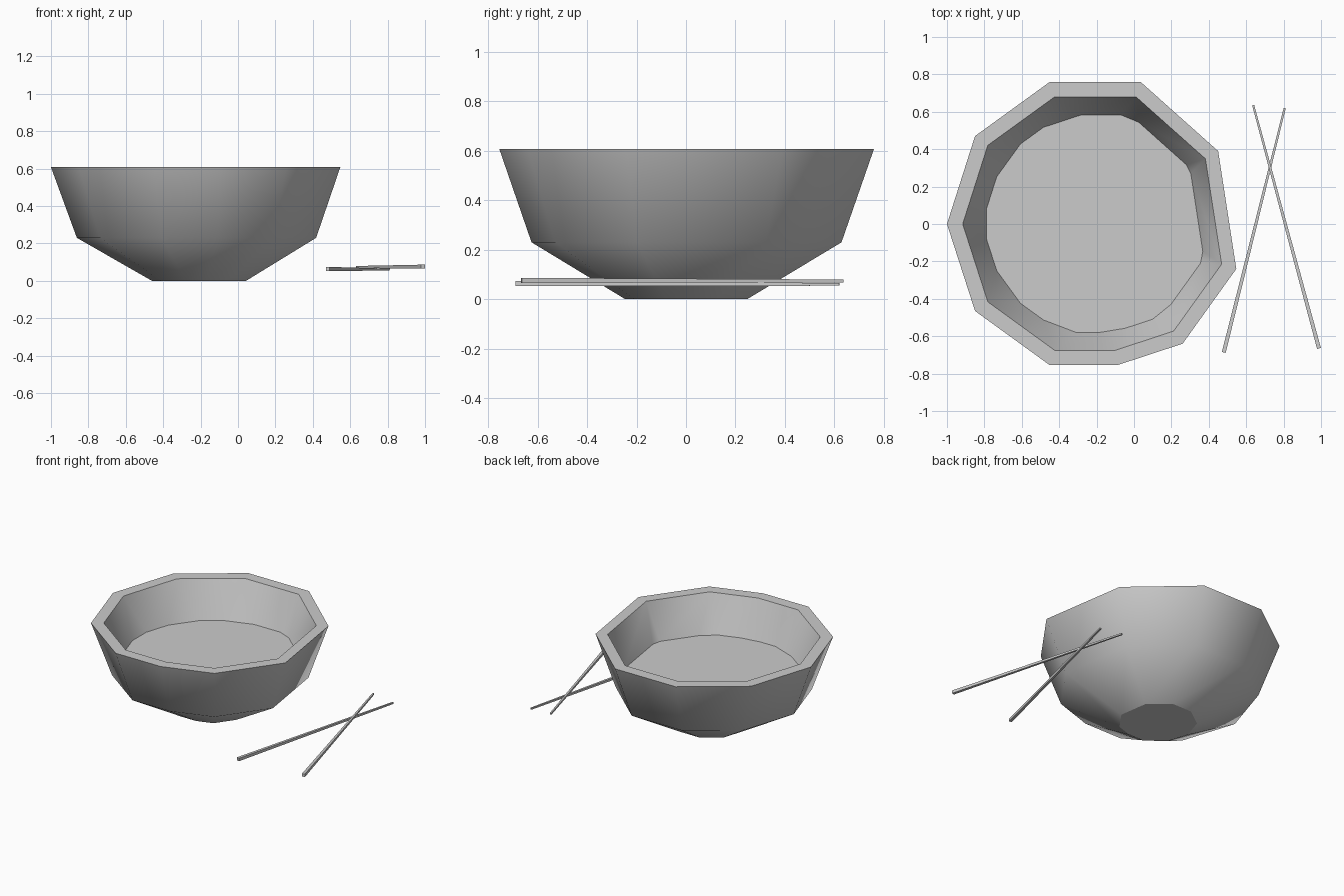
import bpy, bmesh
from mathutils import Vector

if "Cube" in bpy.data.objects:
    bpy.data.objects.remove(bpy.data.objects["Cube"])

# Irregular ten-sided rim outline (x, y)
CENTRE = Vector((-0.2, 0.0))
RIM = [Vector(p) for p in [
    (-1.0, 0.0), (-0.85, -0.465), (-0.45, -0.755), (-0.09, -0.755), (0.26, -0.64),
    (0.547, -0.24), (0.45, 0.39), (0.035, 0.76), (-0.45, 0.76), (-0.85, 0.47)]]
CORNER_CUT = [0.22, 0.3, 0.3, 0.25, 0.2, 0.08, 0.06, 0.14, 0.3, 0.3]
N = len(RIM)


def scaled(s):
    return [CENTRE + (p - CENTRE) * s for p in RIM]


def ring(bm, pts, z):
    return [bm.verts.new((p.x, p.y, z)) for p in pts]


def finish(bm, name):
    me = bpy.data.meshes.new(name)
    bm.to_mesh(me)
    bm.free()
    ob = bpy.data.objects.new(name, me)
    bpy.context.collection.objects.link(ob)
    return ob


def sharpen(bm, *loops):
    for lp in loops:
        for a, b in zip(lp, lp[1:] + lp[:1]):
            e = bm.edges.get((a, b))
            if e:
                e.smooth = False


# Outline of the filled level: the decagon with its corners cut off
base = scaled(0.768)
level = []
for i, p in enumerate(base):
    t = CORNER_CUT[i]
    level += [p.lerp(base[i - 1], t), p.lerp(base[(i + 1) % N], t)]
LEVEL_Z = 0.35

# Bowl: foot, belly, outer rim, inner rim, then inner wall down to the fill
bm = bmesh.new()
loops = [ring(bm, scaled(s), z) for s, z in
         [(0.325, 0.0), (0.827, 0.23), (1.0, 0.608), (0.895, 0.608)]]
inner = ring(bm, level, LEVEL_Z)
bm.faces.new(loops[0][::-1])
for lo, hi in zip(loops, loops[1:]):
    for i in range(N):
        j = (i + 1) % N
        bm.faces.new((lo[i], lo[j], hi[j], hi[i]))
rim_in = loops[3]
for i in range(N):
    j = (i + 1) % N
    bm.faces.new((rim_in[i], inner[2 * i + 1], inner[2 * i]))
    bm.faces.new((rim_in[i], rim_in[j], inner[2 * j], inner[2 * i + 1]))
bmesh.ops.recalc_face_normals(bm, faces=bm.faces)
# The open shell must face outward at the foot
bm.faces.ensure_lookup_table()
if bm.faces[0].normal.z > 0:
    bmesh.ops.reverse_faces(bm, faces=bm.faces)
for f in bm.faces:
    f.smooth = True
sharpen(bm, loops[0], loops[2], loops[3])
finish(bm, "bowl")

# Flat fill inside the bowl
bm = bmesh.new()
bm.faces.new(ring(bm, level, LEVEL_Z))
bm.normal_update()
for f in bm.faces:
    if f.normal.z < 0:
        f.normal_flip()
finish(bm, "bowl_filling")


# Tapered square chopsticks
def chopstick(name, thick_end, thin_end):
    a, b = Vector(thick_end), Vector(thin_end)
    d = (b - a).normalized()
    side = d.cross(Vector((0, 0, 1))).normalized()
    up = side.cross(d)
    bm = bmesh.new()
    ends = []
    for c, r in ((a, 0.0105), (b, 0.0055)):
        ends.append([bm.verts.new(c + side * sx * r + up * sz * r)
                     for sx, sz in ((-1, -1), (1, -1), (1, 1), (-1, 1))])
    for e in ends:
        bm.faces.new(e)
    for i in range(4):
        j = (i + 1) % 4
        bm.faces.new((ends[0][i], ends[0][j], ends[1][j], ends[1][i]))
    bmesh.ops.recalc_face_normals(bm, faces=bm.faces)
    finish(bm, name)


chopstick("chopstick_left", (0.48, -0.687, 0.064), (0.806, 0.62, 0.060))
chopstick("chopstick_right", (0.989, -0.665, 0.076), (0.637, 0.636, 0.074))
